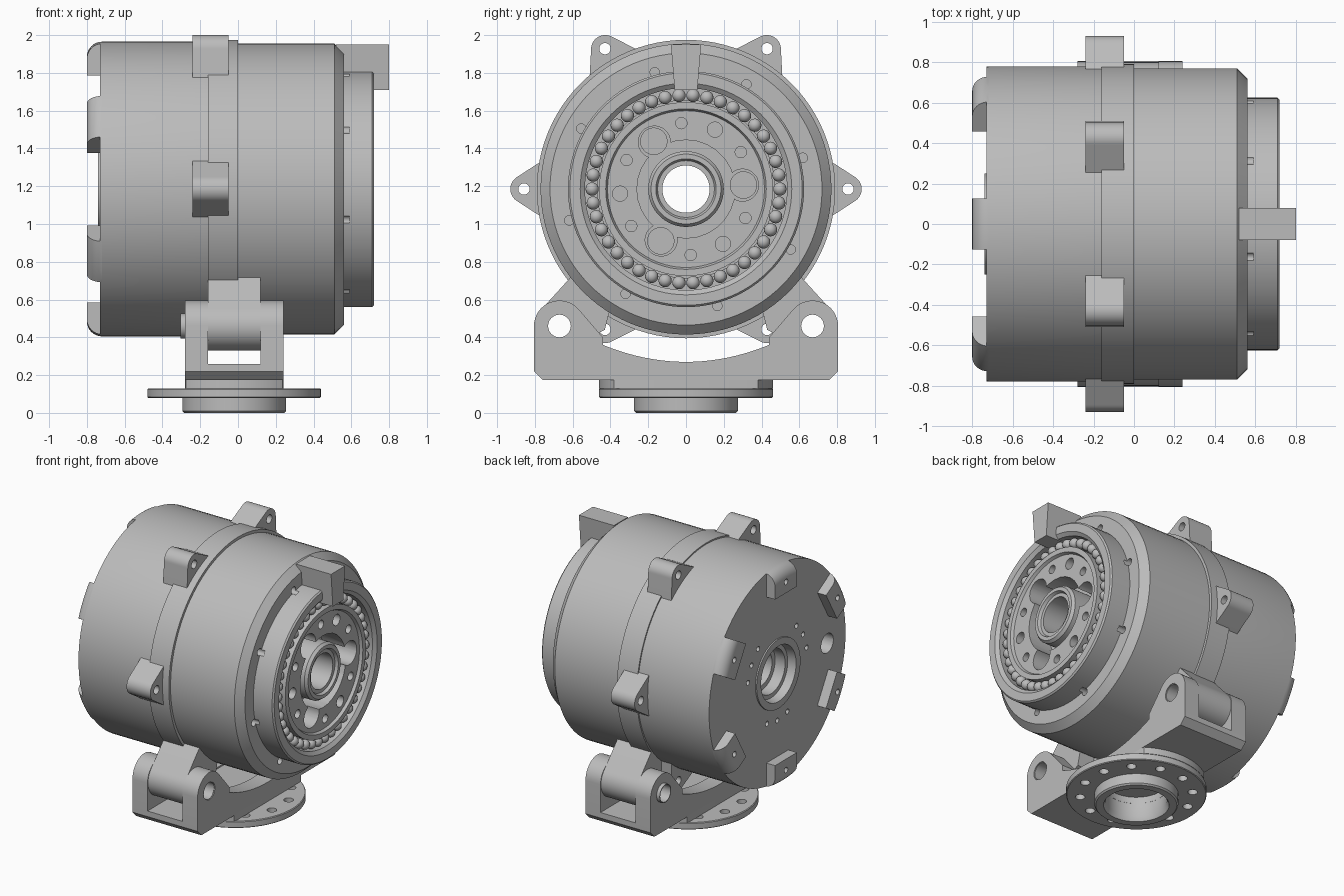
import bpy, bmesh
from math import sin, cos, pi, radians
from mathutils import Matrix, Vector
from mathutils.geometry import convex_hull_2d

old = bpy.data.objects.get("Cube")
if old:
    bpy.data.objects.remove(old, do_unlink=True)

AXIS = 1.185      # height of the barrel axis
BASE_X = -0.02    # centre of the mounting base

grey = bpy.data.materials.new("machined_grey")
grey.use_nodes = True
grey.diffuse_color = (0.5, 0.5, 0.5, 1)
grey.node_tree.nodes["Principled BSDF"].inputs["Base Color"].default_value = (0.5, 0.5, 0.5, 1)


def finish(name, bm):
    bmesh.ops.recalc_face_normals(bm, faces=bm.faces)
    mesh = bpy.data.meshes.new(name)
    bm.to_mesh(mesh)
    bm.free()
    mesh.materials.append(grey)
    obj = bpy.data.objects.new(name, mesh)
    bpy.context.collection.objects.link(obj)
    return obj


def lathe(name, profile, axis="X", centre=(0, 0, AXIS), steps=96):
    """Spin a closed profile of (along axis, radius) points."""
    bm = bmesh.new()
    c = Vector(centre)
    if axis == "X":
        spots = [(h, c.y, c.z + r) for h, r in profile]
    else:
        spots = [(c.x + r, c.y, h) for h, r in profile]
    verts = [bm.verts.new(p) for p in spots]
    edges = [bm.edges.new((verts[i - 1], verts[i])) for i in range(len(verts))]
    direction = (1, 0, 0) if axis == "X" else (0, 0, 1)
    bmesh.ops.spin(bm, geom=verts + edges, cent=c, axis=direction, angle=2 * pi, steps=steps)
    bmesh.ops.remove_doubles(bm, verts=bm.verts, dist=0.0001)
    return finish(name, bm)


def prism(name, outline, low, high, axis="X", hull=True):
    """Extrude a 2D outline (or its convex hull) along an axis."""
    if hull:
        outline = [outline[i] for i in convex_hull_2d([Vector(p) for p in outline])]
    bm = bmesh.new()
    place = (lambda p: (low, p[0], p[1])) if axis == "X" else (lambda p: (p[0], p[1], low))
    face = bm.faces.new([bm.verts.new(place(p)) for p in outline])
    new = bmesh.ops.extrude_face_region(bm, geom=[face])["geom"]
    shift = (high - low, 0, 0) if axis == "X" else (0, 0, high - low)
    bmesh.ops.translate(bm, vec=shift, verts=[v for v in new if isinstance(v, bmesh.types.BMVert)])
    return finish(name, bm)


def boolean(obj, cutter, operation="DIFFERENCE"):
    mod = obj.modifiers.new("cut", "BOOLEAN")
    mod.operation, mod.object, mod.solver = operation, cutter, "EXACT"
    bpy.context.view_layer.objects.active = obj
    bpy.ops.object.modifier_apply(modifier=mod.name)
    bpy.data.objects.remove(cutter, do_unlink=True)


def drill(obj, holes, low, high, axis="X"):
    """Cut separate round holes (a, b, radius) between two stations."""
    bm = bmesh.new()
    mid = (low + high) / 2
    for a, b, r in holes:
        if axis == "X":
            m = Matrix.Translation((mid, a, b)) @ Matrix.Rotation(pi / 2, 4, "Y")
        else:
            m = Matrix.Translation((a, b, mid))
        bmesh.ops.create_cone(bm, cap_ends=True, segments=28, radius1=r, radius2=r,
                              depth=high - low, matrix=m)
    boolean(obj, finish("cutter", bm))


def polar(deg, r, side=0.0):
    """Point around the barrel axis, with a sideways offset."""
    a = radians(deg)
    return (r * cos(a) - side * sin(a), AXIS + r * sin(a) + side * cos(a))


def arc(y, z, r, start, end, n=16):
    return [(y + r * cos(radians(start + (end - start) * i / n)),
             z + r * sin(radians(start + (end - start) * i / n))) for i in range(n + 1)]


# Barrel: rear housing, middle ring, front housing
rear = lathe("rear_housing", [(-.74, .2), (-.74, .25), (-.73, .25), (-.73, .779), (-.72, .78),
                              (-.16, .78), (-.16, .125), (-.6, .125), (-.6, .16), (-.68, .16), (-.68, .19)])
drill(rear, [(*polar(a + d, .34), .018) for a in (30, 150, 270) for d in (-20, 0, 20)]
      + [(*polar(180, .57), .07)], -.8, -.62)
lathe("middle_ring", [(-.16, .125), (-.16, .79), (0, .79), (0, .125)])
front = lathe("front_housing", [(0, .2), (0, .77), (.51, .77), (.56, .72), (.56, .625), (.71, .625),
                                (.72, .615), (.72, .56), (.7, .535), (.62, .535), (.62, .47),
                                (.3, .47), (.3, .2)])
drill(front, [(*polar(15 + 45 * k, .64), .025) for k in range(8)], .48, .59)
lathe("inner_sleeve", [(-.1, .125), (-.1, .22), (.32, .22), (.32, .125)])

# Six rounded pads on the rear end
ring_outline = [(-.7, .5), (-.8, .5)] + [(-.72 + u, .7 + v) for u, v in arc(0, 0, .08, 180, 90, 8)] + [(-.7, .78)]
pads = lathe("rear_pads", ring_outline)
bars = bmesh.new()
for k in range(6):
    y, z = polar(30 + 60 * k, .8)
    bmesh.ops.create_cube(bars, size=1, matrix=Matrix.Translation((-.77, y, z))
                          @ Matrix.Rotation(radians(30 + 60 * k), 4, "X")
                          @ Matrix.Diagonal((.1, .4, .25, 1)))
boolean(pads, finish("pad_bars", bars), "INTERSECT")
drill(pads, [(*polar(30 + 60 * k, .68), .02) for k in range(6)], -.85, -.75)

# Output carrier with lobed pocket, bolt holes and hub
carrier = lathe("output_carrier", [(.31, .16), (.31, .46), (.7, .46), (.7, .425), (.68, .415),
                                   (.68, .16)])
drill(carrier, [(0, AXIS, .26)], .5, .8)
lobes = (4, 124, 244)
drill(carrier, [(*polar(a, .3), .085) for a in lobes], .5, .8)
drill(carrier, [(*polar(a, .305), .07) for a in lobes], .38, .6)
drill(carrier, [(*polar(a + 60, .35), .04) for a in lobes]
      + [(*polar(a + d, .35), .03) for a in lobes for d in (30, 90)], .6, .8)
lathe("output_hub", [(.3, .125), (.3, .2), (.67, .2), (.69, .185), (.69, .16), (.67, .15), (.67, .125)])

# Ball bearing
balls = bmesh.new()
for k in range(42):
    y, z = polar(k * 360 / 42, .497)
    bmesh.ops.create_uvsphere(balls, u_segments=16, v_segments=10, radius=.035,
                              matrix=Matrix.Translation((.66, y, z)))
finish("bearing_balls", balls)

# Hook tab over the front lip
prism("front_tab", [(-.08, 1.95), (.08, 1.95), (.06, 1.71), (-.06, 1.71)], .52, .8)

# Six pairs of clamping lugs
for k in range(6):
    tip = [polar(60 * k, .855 + u, v) for u, v in arc(0, 0, .075, -60, 60)]
    shape = tip + [polar(60 * k, .7, s * .19) for s in (-1, 1)]
    for side, (low, high) in {"rear": (-.24, -.16), "front": (-.16, -.05)}.items():
        lug = prism(f"{side}_lug_{k + 1}", shape, low, high)
        drill(lug, [(*polar(60 * k, .858), .03)], -.4, .2)

# Hinge arms and bushings joining the barrel to the bracket
PIN_Y, PIN_Z = .67, .46
for side, s in {"front": -1, "back": 1}.items():
    arm = prism(f"{side}_hinge_arm", arc(s * PIN_Y, PIN_Z, .13, 0, 360, 40)
                + [(s * .6, .73), (s * .4, .56), (s * .43, .44)], -.16, .12)
    drill(arm, [(s * PIN_Y, PIN_Z, .064)], -.4, .4)
    lathe(f"{side}_hinge_bushing", [(-.305, .06), (-.305, .066), (.235, .066), (.235, .06)],
          centre=(0, s * PIN_Y, PIN_Z), steps=32)

# Bracket: two cheeks on a floor slab
half = [(.76, .175), (.805, .22)] + arc(PIN_Y, PIN_Z, .135, 0, 140) + [(.44, .4)]
saddle = [(.44 - .88 * i / 20, .27 + .465 * (.44 - .88 * i / 20) ** 2) for i in range(21)]
cheek = half + saddle + [(-y, z) for y, z in reversed(half)]
for name, low, high in (("right_cheek", -.28, -.16), ("left_cheek", .12, .24)):
    part = prism(name, cheek, low, high, hull=False)
    drill(part, [(s * PIN_Y, PIN_Z, .064) for s in (-1, 1)], -.4, .4)
prism("bracket_floor", [(s * y, z) for s in (-1, 1) for y, z in ((.805, .26), (.805, .22), (.76, .175))],
      -.28, .24)
foot = [(BASE_X + max(-.26, min(.26, x)), y) for x, y in arc(0, 0, .46, 0, 360, 96)]
foot_disc = prism("bracket_foot", foot, .128, .18, axis="Z")
drill(foot_disc, [(BASE_X, 0, .2)], 0, .175, axis="Z")

# Round mounting flange with bolt circle
flange = lathe("mounting_flange", [(0, .215), (0, .265), (.01, .275), (.08, .275), (.08, .455), (.085, .46),
                                   (.125, .46), (.13, .455), (.13, .2), (.03, .2)],
               axis="Z", centre=(BASE_X, 0, 0))
drill(flange, [(BASE_X + .37 * cos(pi * (k + .5) / 6), .37 * sin(pi * (k + .5) / 6), .032) for k in range(12)],
      .05, .16, axis="Z")

# Smooth shading with sharp edges kept
for obj in bpy.context.scene.objects:
    obj.select_set(obj.type == "MESH" and grey.name in obj.data.materials)
bpy.ops.object.shade_smooth_by_angle(angle=radians(30))
